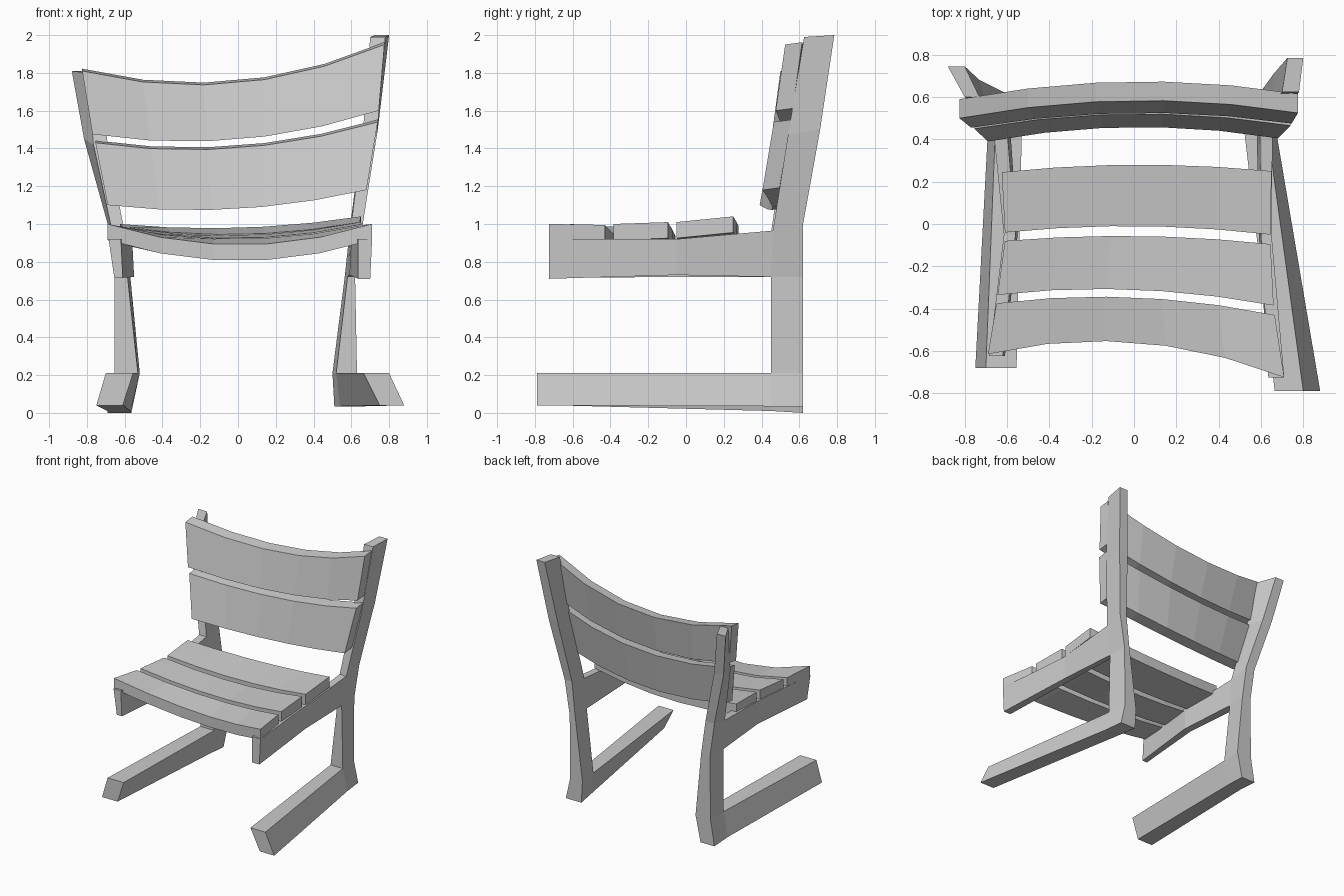
import bpy, bmesh
from mathutils import Vector


def finish(name, bm):
    bmesh.ops.recalc_face_normals(bm, faces=bm.faces[:])
    mesh = bpy.data.meshes.new(name)
    bm.to_mesh(mesh)
    bm.free()
    bpy.context.collection.objects.link(bpy.data.objects.new(name, mesh))


# Side frame: panels in the y-z plane, thickened between inner and outer x
PANELS = [(0, 1, 3, 2), (2, 3, 5, 4), (3, 6, 7, 5), (6, 12, 13, 7),
          (8, 9, 11, 10), (10, 11, 12, 6), (12, 14, 15, 13), (14, 16, 17, 15)]


def side_frame(name, points):
    bm = bmesh.new()
    inner = [bm.verts.new((xi, y, z)) for y, z, xi, xo in points]
    outer = [bm.verts.new((xo, y, z)) for y, z, xi, xo in points]
    edges = {(p[i], p[(i + 1) % 4]) for p in PANELS for i in range(4)}
    for p in PANELS:
        bm.faces.new([inner[i] for i in p])
        bm.faces.new([outer[i] for i in reversed(p)])
    for a, b in edges:
        if (b, a) not in edges:
            bm.faces.new((inner[b], inner[a], outer[a], outer[b]))
    finish(name, bm)


# Slat: two edge curves through left, centre and right points, plus a thickness
def slat(name, edge_a, edge_b, thickness, segments=5):
    def curve(edge, t):
        l, c, r = map(Vector, edge)
        return l * (2*t - 1) * (t - 1) + c * 4 * t * (1 - t) + r * t * (2*t - 1)

    off = Vector(thickness)
    bm = bmesh.new()
    rings = []
    for i in range(segments + 1):
        a, b = curve(edge_a, i / segments), curve(edge_b, i / segments)
        rings.append([bm.verts.new(v) for v in (a, b, b + off, a + off)])
    for r, s in zip(rings, rings[1:]):
        for k in range(4):
            n = (k + 1) % 4
            bm.faces.new((r[k], r[n], s[n], s[k]))
    bm.faces.new(rings[0])
    bm.faces.new(rings[-1])
    finish(name, bm)


# Each row: y, z, inner x, outer x
side_frame("right_side_frame", [
    (-.79, .04, .75, .88), (-.79, .21, .665, .80),   # runner front
    (.45, .035, .54, .67), (.45, .21, .52, .63),     # runner at upright
    (.62, .035, .51, .65), (.62, .21, .50, .61),     # heel
    (.45, .72, .58, .62), (.62, .72, .565, .615),    # upright top
    (-.725, .71, .635, .70), (-.725, .92, .635, .71),  # rail front
    (-.05, .73, .59, .645), (-.05, .92, .60, .65),   # rail middle
    (.46, .965, .595, .655), (.62, 1.0, .595, .66),  # post base
    (.54, 1.47, .66, .735), (.71, 1.5, .66, .74),    # post middle
    (.625, 1.99, .70, .78), (.785, 2.0, .725, .80)]) # post top
side_frame("left_side_frame", [
    (-.68, .04, -.61, -.75), (-.68, .21, -.555, -.70),
    (.45, .01, -.57, -.69), (.45, .21, -.53, -.655),
    (.62, 0, -.565, -.69), (.62, .21, -.52, -.655),
    (.45, .72, -.585, -.655), (.62, .72, -.57, -.65),
    (-.625, .715, -.61, -.655), (-.625, .92, -.62, -.685),
    (-.05, .72, -.55, -.61), (-.05, .91, -.56, -.615),
    (.45, .955, -.60, -.665), (.62, 1.0, -.61, -.69),
    (.52, 1.42, -.69, -.765), (.68, 1.45, -.73, -.815),
    (.60, 1.80, -.73, -.80), (.745, 1.81, -.80, -.88)])

# Seat slats: front edge, then rear edge
down = (0, 0, -.085)
slat("front_seat_slat",
     [(-.69, -.615, 1.0), (.01, -.56, .89), (.71, -.725, 1.0)],
     [(-.65, -.375, .985), (0, -.347, .92), (.665, -.43, .995)], down)
slat("middle_seat_slat",
     [(-.645, -.335, .985), (0, -.31, .925), (.66, -.385, 1.0)],
     [(-.61, -.08, .985), (.015, -.057, .94), (.645, -.095, 1.01)], down)
slat("rear_seat_slat",
     [(-.61, -.04, .985), (.015, -.01, .945), (.645, -.05, 1.01)],
     [(-.625, .245, 1.0), (.01, .28, .98), (.65, .25, 1.04)], down)

# Back slats: lower edge, then upper edge
back = (0, .09, .012)
slat("lower_back_slat",
     [(-.69, .39, 1.10), (-.01, .458, 1.08), (.68, .405, 1.18)],
     [(-.755, .45, 1.43), (-.01, .52, 1.402), (.74, .465, 1.54)], back)
slat("upper_back_slat",
     [(-.77, .455, 1.475), (-.01, .525, 1.447), (.745, .475, 1.60)],
     [(-.825, .50, 1.81), (-.02, .583, 1.745), (.775, .525, 1.95)], back)
